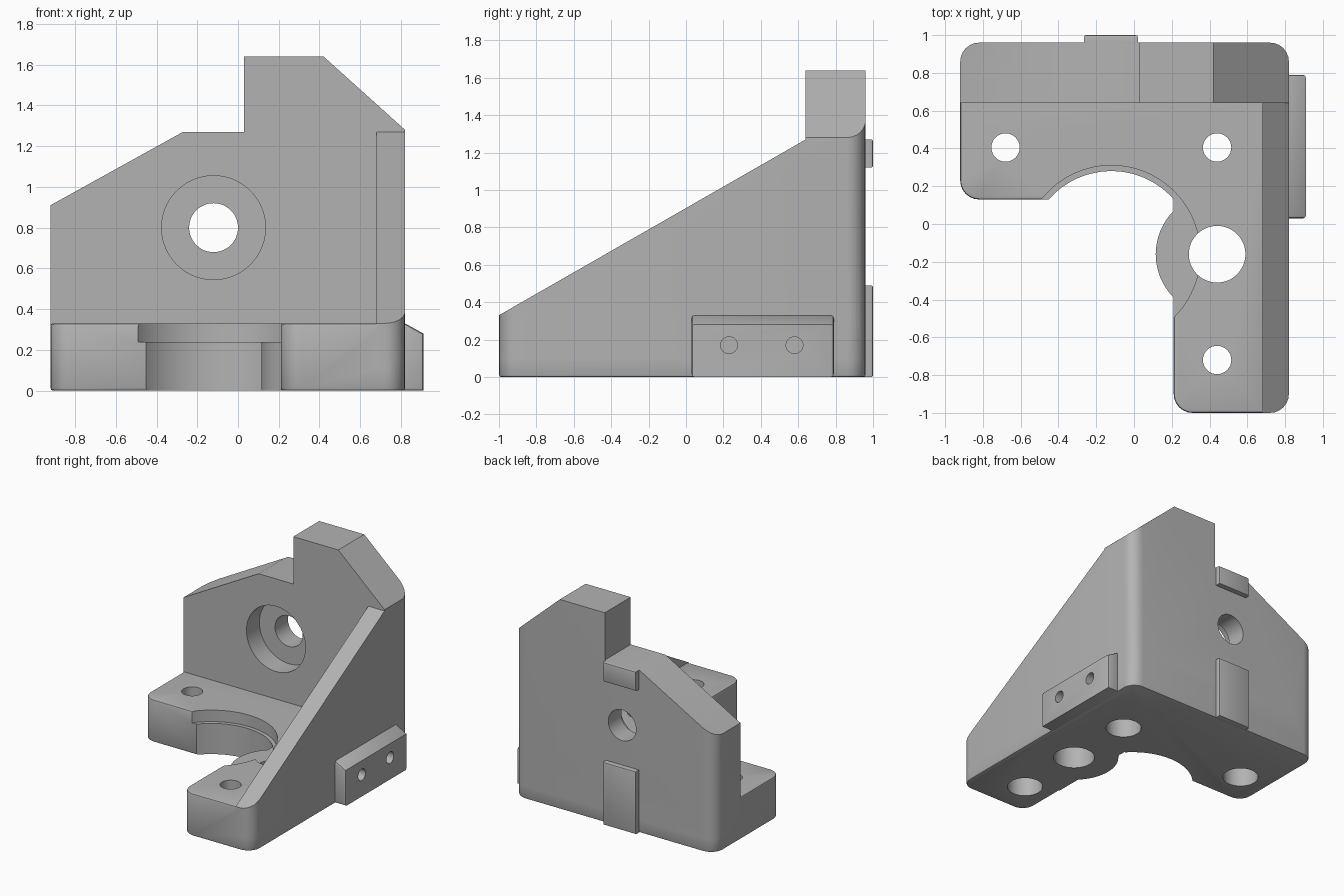
import bpy, bmesh, math
from mathutils import Vector, Matrix

cube = bpy.data.objects.get("Cube")
if cube:
    bpy.data.objects.remove(cube, do_unlink=True)

grey = bpy.data.materials.new("machined_grey")
grey.use_nodes = True
grey.diffuse_color = (0.45, 0.45, 0.45, 1)
grey.node_tree.nodes["Principled BSDF"].inputs["Base Color"].default_value = (0.45, 0.45, 0.45, 1)

AXES = {
    "x": lambda a, b, c: (c, a, b),
    "y": lambda a, b, c: (a, c, b),
    "z": lambda a, b, c: (a, b, c),
}


def finish(name, bm):
    bmesh.ops.recalc_face_normals(bm, faces=bm.faces)
    mesh = bpy.data.meshes.new(name)
    bm.to_mesh(mesh)
    bm.free()
    mesh.materials.append(grey)
    obj = bpy.data.objects.new(name, mesh)
    bpy.context.collection.objects.link(obj)
    return obj


def prism(name, points, lo, hi, axis="z", bevel=0):
    """Extrude a flat outline along an axis, optionally rounding the rims."""
    bm = bmesh.new()
    place = AXES[axis]
    low = [bm.verts.new(place(a, b, lo)) for a, b in points]
    high = [bm.verts.new(place(a, b, hi)) for a, b in points]
    bm.faces.new(low)
    bm.faces.new(high)
    n = len(points)
    for i in range(n):
        j = (i + 1) % n
        bm.faces.new((low[i], low[j], high[j], high[i]))
    bmesh.ops.recalc_face_normals(bm, faces=bm.faces)
    if bevel:
        caps = set(low), set(high)
        rims = [e for e in bm.edges if any(set(e.verts) <= cap for cap in caps)]
        bmesh.ops.bevel(bm, geom=rims, offset=bevel, segments=2, profile=0.5, affect="EDGES")
    return finish(name, bm)


def box(name, x, y, z, bevel=0):
    outline = [(x[0], z[0]), (x[1], z[0]), (x[1], z[1]), (x[0], z[1])]
    return prism(name, outline, y[0], y[1], "y", bevel)


def cylinder(name, a, b, radius, lo, hi, axis="z", sides=48):
    ring = [math.tau * i / sides for i in range(sides)]
    return prism(name, [(a + radius * math.cos(t), b + radius * math.sin(t)) for t in ring], lo, hi, axis)


def rounded(corners, steps=6):
    """Outline from right-angled corners (x, y, radius)."""
    out = []
    for i, (x, y, r) in enumerate(corners):
        p = Vector((x, y))
        if not r:
            out.append((x, y))
            continue
        before = (Vector(corners[i - 1][:2]) - p).normalized()
        after = (Vector(corners[(i + 1) % len(corners)][:2]) - p).normalized()
        centre = p + r * (before + after)
        for k in range(steps + 1):
            t = math.pi / 2 * k / steps
            out.append(tuple(centre - r * (after * math.cos(t) + before * math.sin(t))))
    return out


def combine(target, tool, operation="DIFFERENCE"):
    tool.hide_render = True
    mod = target.modifiers.new("combine", "BOOLEAN")
    mod.operation, mod.solver, mod.object = operation, "EXACT", tool
    bpy.context.view_layer.objects.active = target
    bpy.ops.object.modifier_apply(modifier=mod.name)
    bpy.data.objects.remove(tool, do_unlink=True)


L, R, F, B = -0.92, 0.82, -1.0, 0.96     # body limits
TOP, STEP, WALL = 0.33, 0.24, 0.64       # plate top, ledge height, wall front
R_C = 0.1

# L-shaped base plate
body = prism("bracket_body", rounded([
    (0.21, F, R_C), (R, F, R_C), (R, B, R_C), (L, B, R_C), (L, 0.13, R_C), (0.21, 0.13, 0)]),
    0, TOP, bevel=0.012)

# Large round pocket with a wider upper ledge
combine(body, cylinder("pocket", -0.12, -0.16, 0.44, -0.1, 0.5, sides=96))
combine(body, box("leg_core", (0.21, 0.6), (-0.6, 0.2), (0, STEP)), "UNION")
combine(body, cylinder("boss", 0.44, -0.16, 0.325, 0, STEP, sides=64), "UNION")
combine(body, cylinder("ledge", -0.12, -0.16, 0.47, STEP, 0.5, sides=96))

# Back wall and sloping side rib
walls = prism("walls", rounded([
    (0.68, F, 0), (R, F, R_C), (R, B, R_C), (L, B, R_C), (L, WALL, 0), (0.68, WALL, 0)]), 0.1, 1.64)
combine(walls, prism("rib_slope", [(-1.1, 0.273), (WALL, 1.27), (WALL, 2), (-1.1, 2)], 0, 1.2, "x"))
combine(walls, prism("left_trim", [
    (-1.02, 0.855), (-0.27, 1.27), (0.03, 1.27), (0.03, 2), (-1.02, 2)], -1.2, 1.2, "y"))
combine(walls, prism("right_trim", [(0.42, 1.64), (0.92, 1.19), (0.92, 2), (0.42, 2)], -1.2, 1.2, "y"))
combine(body, walls, "UNION")

# Shaft hole and its counterbore
combine(body, cylinder("shaft_hole", -0.12, 0.8, 0.12, 0.5, 1.1, "y"))
combine(body, cylinder("shaft_recess", -0.12, 0.8, 0.255, 0.5, 0.8, "y", 64))

# Vertical rod hole and counterbored screw holes
combine(body, cylinder("rod_hole", 0.44, -0.16, 0.15, -0.1, 0.5))
for x, y in [(-0.68, 0.405), (0.44, 0.405), (0.44, -0.72)]:
    combine(body, cylinder("screw_hole", x, y, 0.075, -0.1, 0.5, sides=32))
    combine(body, cylinder("screw_recess", x, y, 0.13, -0.1, 0.17, sides=32))

# Chamfered side plate with two blind holes
side_plate = prism("side_plate", [
    (0.79, 0), (0.91, 0), (0.91, 0.28), (0.82, 0.33), (0.79, 0.33)], 0.03, 0.79, "y", 0.015)
for y in (0.23, 0.58):
    combine(side_plate, cylinder("side_hole", y, 0.17, 0.045, 0.825, 1, "x", 32))

# Locating tabs on the back
lower_tab = box("lower_back_tab", (-0.265, 0.02), (0.93, 1.0), (0, 0.49), 0.01)
upper_tab = box("upper_back_tab", (-0.265, 0.02), (0.93, 1.0), (1.12, 1.27), 0.01)

# Smooth curves, sharp edges
for obj in (body, side_plate, lower_tab, upper_tab):
    bpy.ops.object.select_all(action="DESELECT")
    obj.select_set(True)
    bpy.context.view_layer.objects.active = obj
    bpy.ops.object.shade_smooth_by_angle(angle=math.radians(30))
